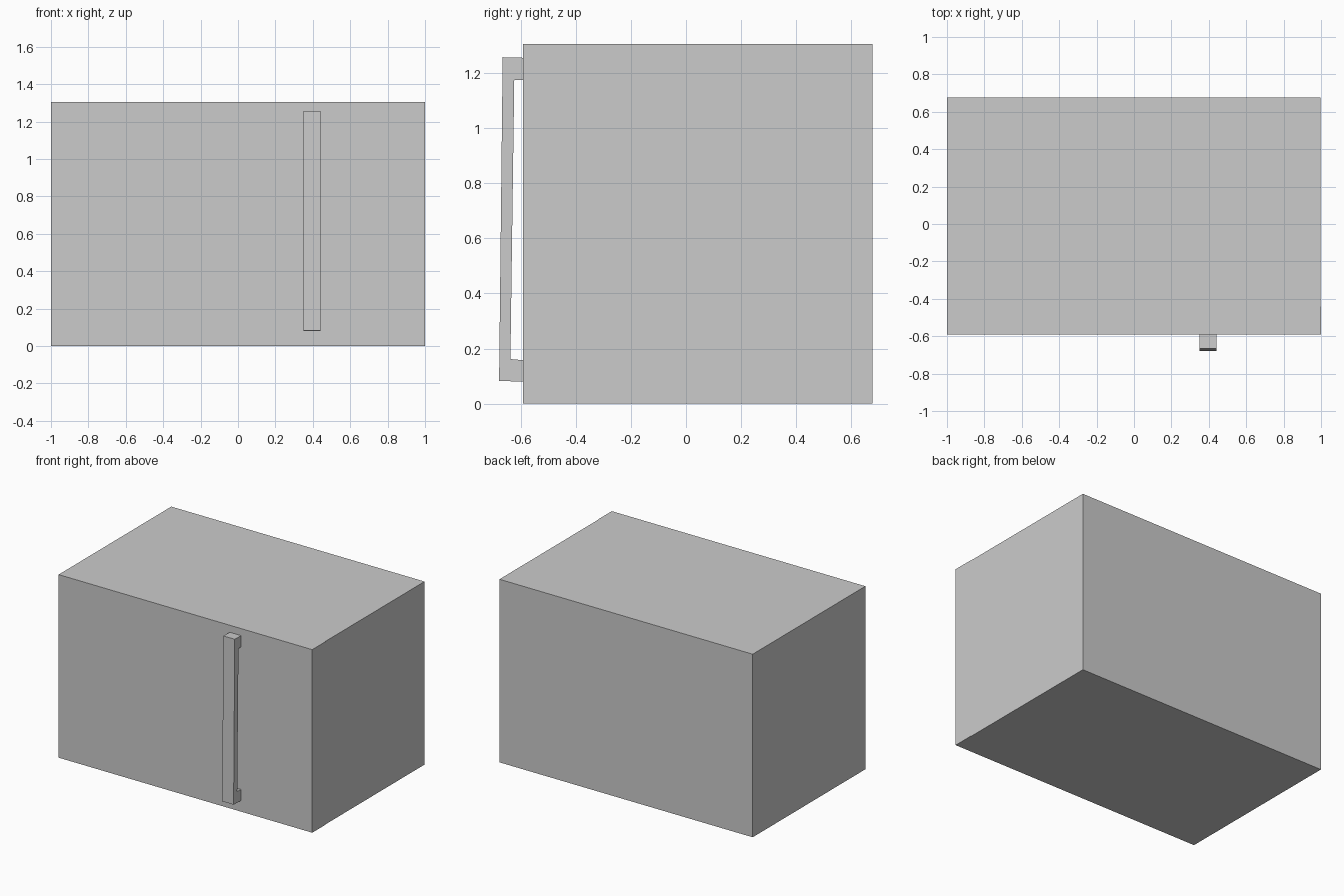
import bpy, bmesh

if "Cube" in bpy.data.objects:
    bpy.data.objects.remove(bpy.data.objects["Cube"])


def prism(name, profile, x0, x1):
    """Extrude a closed (y, z) profile along x."""
    bm = bmesh.new()
    face = bm.faces.new([bm.verts.new((x0, y, z)) for y, z in profile])
    out = bmesh.ops.extrude_face_region(bm, geom=[face])
    verts = [v for v in out["geom"] if isinstance(v, bmesh.types.BMVert)]
    bmesh.ops.translate(bm, verts=verts, vec=(x1 - x0, 0, 0))
    bmesh.ops.recalc_face_normals(bm, faces=bm.faces)
    mesh = bpy.data.meshes.new(name)
    bm.to_mesh(mesh)
    bm.free()
    obj = bpy.data.objects.new(name, mesh)
    bpy.context.collection.objects.link(obj)
    return obj


# Case: one L-shaped plan, the front section a hair wider on the right
FRONT, SEAM, BACK, HEIGHT = -0.592, -0.44, 0.677, 1.305
plan = [(-1, FRONT), (1, FRONT), (1, SEAM), (0.997, SEAM), (0.997, BACK), (-1, BACK)]
bm = bmesh.new()
base = bm.faces.new([bm.verts.new((x, y, 0)) for x, y in plan])
out = bmesh.ops.extrude_face_region(bm, geom=[base])
bmesh.ops.translate(bm, vec=(0, 0, HEIGHT),
                    verts=[v for v in out["geom"] if isinstance(v, bmesh.types.BMVert)])
bmesh.ops.recalc_face_normals(bm, faces=bm.faces)
mesh = bpy.data.meshes.new("case")
bm.to_mesh(mesh)
bm.free()
bpy.context.collection.objects.link(bpy.data.objects.new("case", mesh))

# Door handle: slightly leaning bar with two stand-offs
prism("door_handle", [
    (FRONT, 1.255), (-0.665, 1.257), (-0.678, 0.083), (FRONT, 0.08),
    (FRONT, 0.158), (-0.637, 0.162), (-0.623, 1.175), (FRONT, 1.175),
], 0.35, 0.44)
